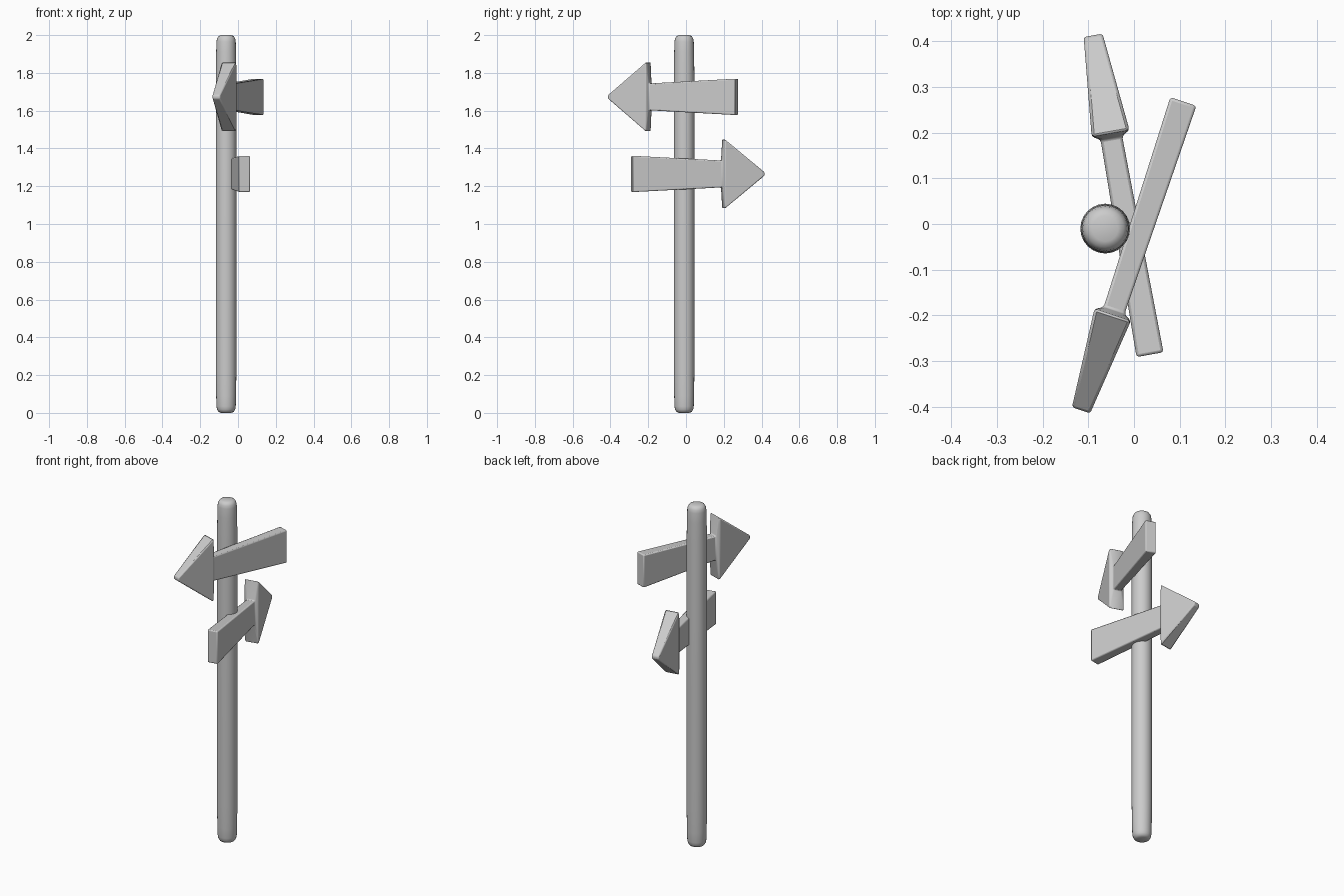
import bpy, bmesh, math
from mathutils import Vector

if "Cube" in bpy.data.objects:
    bpy.data.objects.remove(bpy.data.objects["Cube"])


def finish(name, bm, angle):
    bmesh.ops.recalc_face_normals(bm, faces=bm.faces)
    mesh = bpy.data.meshes.new(name)
    bm.to_mesh(mesh)
    bm.free()
    ob = bpy.data.objects.new(name, mesh)
    bpy.context.collection.objects.link(ob)
    bpy.ops.object.select_all(action='DESELECT')
    ob.select_set(True)
    bpy.context.view_layer.objects.active = ob
    bpy.ops.object.shade_smooth_by_angle(angle=math.radians(angle))
    return ob


def loft(bm, rings):
    """Skin a list of vertex rings and cap both ends."""
    loops = [[bm.verts.new(p) for p in ring] for ring in rings]
    n = len(loops[0])
    for a, b in zip(loops, loops[1:]):
        for i in range(n):
            j = (i + 1) % n
            bm.faces.new((a[i], a[j], b[j], b[i]))
    bm.faces.new(loops[0])
    bm.faces.new(loops[-1])


# Round post with softened ends
def make_post(x, y, sides=24):
    end = [(0.028, 0.0), (0.041, 0.006), (0.048, 0.018), (0.051, 0.035), (0.0525, 0.09), (0.0545, 0.22)]
    profile = end + [(r, 2 - z) for r, z in reversed(end)]
    bm = bmesh.new()
    loft(bm, [[(x + r * math.cos(math.tau * i / sides),
                y + r * math.sin(math.tau * i / sides), z)
               for i in range(sides)] for r, z in profile])
    finish("post", bm, 50)


# Arrow board: sections run from the tail to the tip
def make_arrow(name, tail, tip, z):
    start, end = Vector((*tail, z)), Vector((*tip, z))
    along = (end - start).normalized()
    side = Vector((-along.y, along.x, 0))
    up = Vector((0, 0, 1))
    length = (end - start).length
    # distance, half thickness, half height
    sections = [(0, 0.030, 0.096), (0.482, 0.024, 0.071),
                (0.492, 0.042, 0.184), (length + 0.003, 0.021, 0.009)]
    bm = bmesh.new()
    loft(bm, [[start + along * d + side * (t * a) + up * (h * b)
               for a, b in ((-1, -1), (1, -1), (1, 1), (-1, 1))]
              for d, t, h in sections])
    ob = finish(name, bm, 40)
    bev = ob.modifiers.new("soft_edges", 'BEVEL')
    bev.width = 0.006
    bev.segments = 2
    bev.limit_method = 'ANGLE'
    bev.angle_limit = math.radians(25)


make_post(-0.063, -0.01)
make_arrow("upper_arrow", (0.108, 0.268), (-0.115, -0.405), 1.673)
make_arrow("lower_arrow", (0.035, -0.286), (-0.089, 0.410), 1.265)
